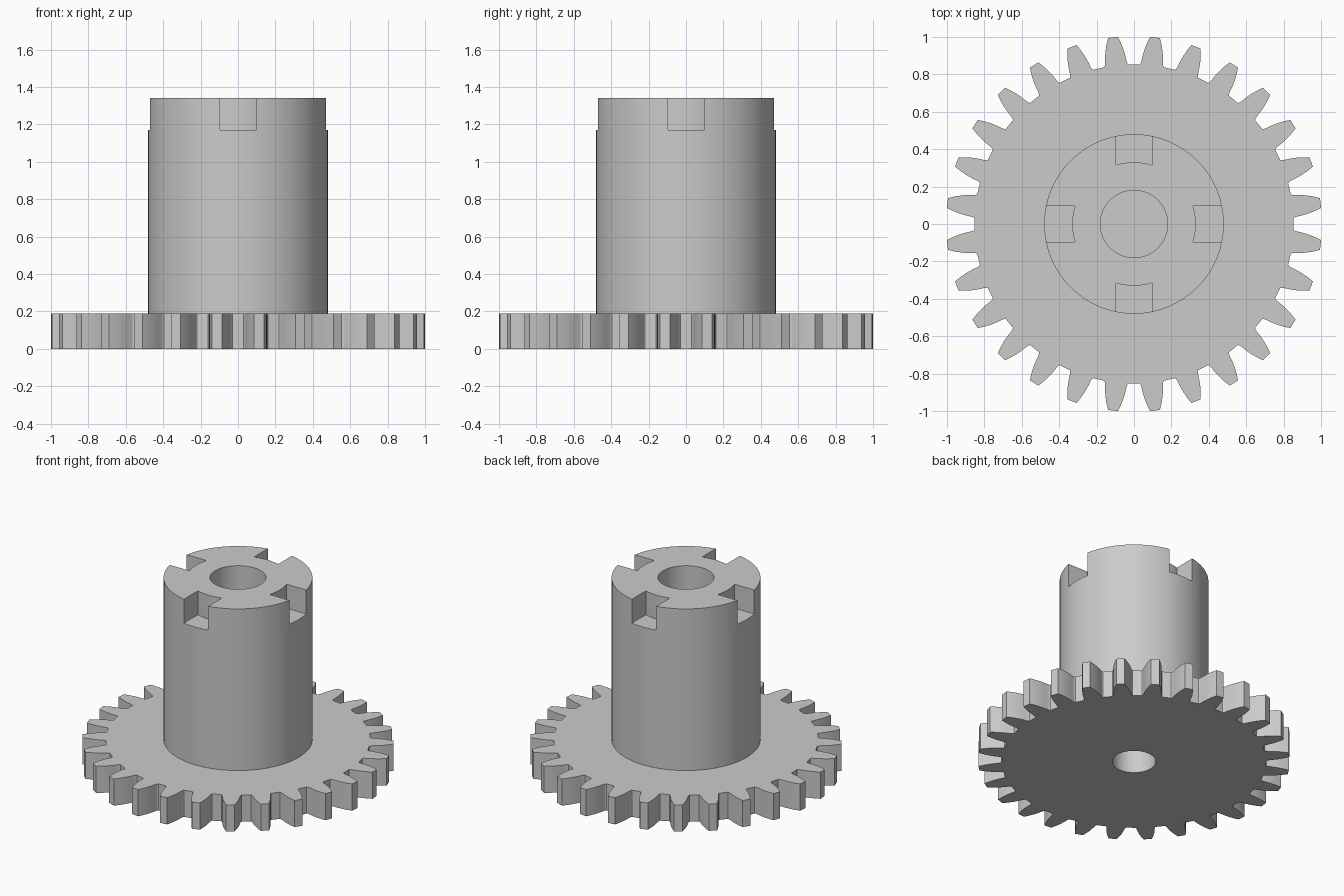
import bpy, bmesh
from math import sin, cos, pi, radians, asin, sqrt

cube = bpy.data.objects.get("Cube")
if cube:
    bpy.data.objects.remove(cube, do_unlink=True)

TEETH = 28
GEAR_TOP, HUB_TOP = 0.19, 1.34
HUB_R, CORE_R = 0.48, 0.33
NOTCH_FLOOR, NOTCH_HALF = 1.17, 0.095

grey = bpy.data.materials.new("plain grey")
grey.use_nodes = True
colour = (0.6, 0.6, 0.6, 1)
grey.diffuse_color = colour
grey.node_tree.nodes["Principled BSDF"].inputs["Base Color"].default_value = colour


def polar(r, a):
    return r * cos(a), r * sin(a)


def circle(r, n=96):
    return [polar(r, 2 * pi * i / n) for i in range(n)]


def prism(name, outline, z0, z1):
    """Extrude a counter-clockwise outline from z0 to z1."""
    bm = bmesh.new()
    face = bm.faces.new([bm.verts.new((x, y, z0)) for x, y in outline])
    top = bmesh.ops.extrude_face_region(bm, geom=[face])["geom"]
    verts = [v for v in top if isinstance(v, bmesh.types.BMVert)]
    bmesh.ops.translate(bm, verts=verts, vec=(0, 0, z1 - z0))
    bmesh.ops.recalc_face_normals(bm, faces=bm.faces)
    mesh = bpy.data.meshes.new(name)
    bm.to_mesh(mesh)
    bm.free()
    mesh.materials.append(grey)
    obj = bpy.data.objects.new(name, mesh)
    bpy.context.collection.objects.link(obj)
    return obj


def cut(target, cutter):
    cutter.hide_render = True
    mod = target.modifiers.new("cut", "BOOLEAN")
    mod.operation, mod.solver, mod.object = "DIFFERENCE", "EXACT", cutter
    bpy.context.view_layer.objects.active = target
    bpy.ops.object.modifier_apply(modifier=mod.name)


# Toothed wheel: half of one tooth as (radius, half angle), mirrored and repeated
flank = [(0.853, 0.077), (0.859, 0.071), (0.875, 0.066), (0.90, 0.061),
         (0.935, 0.052), (0.97, 0.040), (1.004, 0.0265)]
tooth = [(r, -a) for r, a in flank] + [(r, a) for r, a in reversed(flank)]
pitch = 2 * pi / TEETH
outline = [polar(r, a + (i + 0.5) * pitch) for i in range(TEETH) for r, a in tooth]
gear = prism("toothed_wheel", outline, 0, GEAR_TOP)

# Hub standing on the wheel
hub = prism("hub", circle(HUB_R), GEAR_TOP, HUB_TOP)

# Blind holes: wide bore from the top, narrow socket from the bottom
bore = prism("bore_cutter", circle(0.18), 0.67, HUB_TOP + 0.1)
socket = prism("socket_cutter", circle(0.14), -0.1, 0.4)
cut(hub, bore)
cut(hub, socket)
cut(gear, socket)
cutters = [bore, socket]

# Four notches in the rim, each with a rounded inner wall
edge = asin(NOTCH_HALF / CORE_R)
arc = [polar(CORE_R, edge * (1 - i / 4)) for i in range(9)]
notch = arc + [(0.6, -NOTCH_HALF), (0.6, NOTCH_HALF)]
for k in range(4):
    cutter = prism("notch_cutter", notch, NOTCH_FLOOR, HUB_TOP + 0.1)
    cutter.rotation_euler.z = k * pi / 2
    bpy.context.view_layer.update()
    cut(hub, cutter)
    cutters.append(cutter)

for c in cutters:
    bpy.data.objects.remove(c, do_unlink=True)

# Smooth curved walls, sharp corners
bpy.ops.object.select_all(action="DESELECT")
for obj in (gear, hub):
    obj.select_set(True)
    bpy.context.view_layer.objects.active = obj
bpy.ops.object.shade_smooth_by_angle(angle=radians(25))
